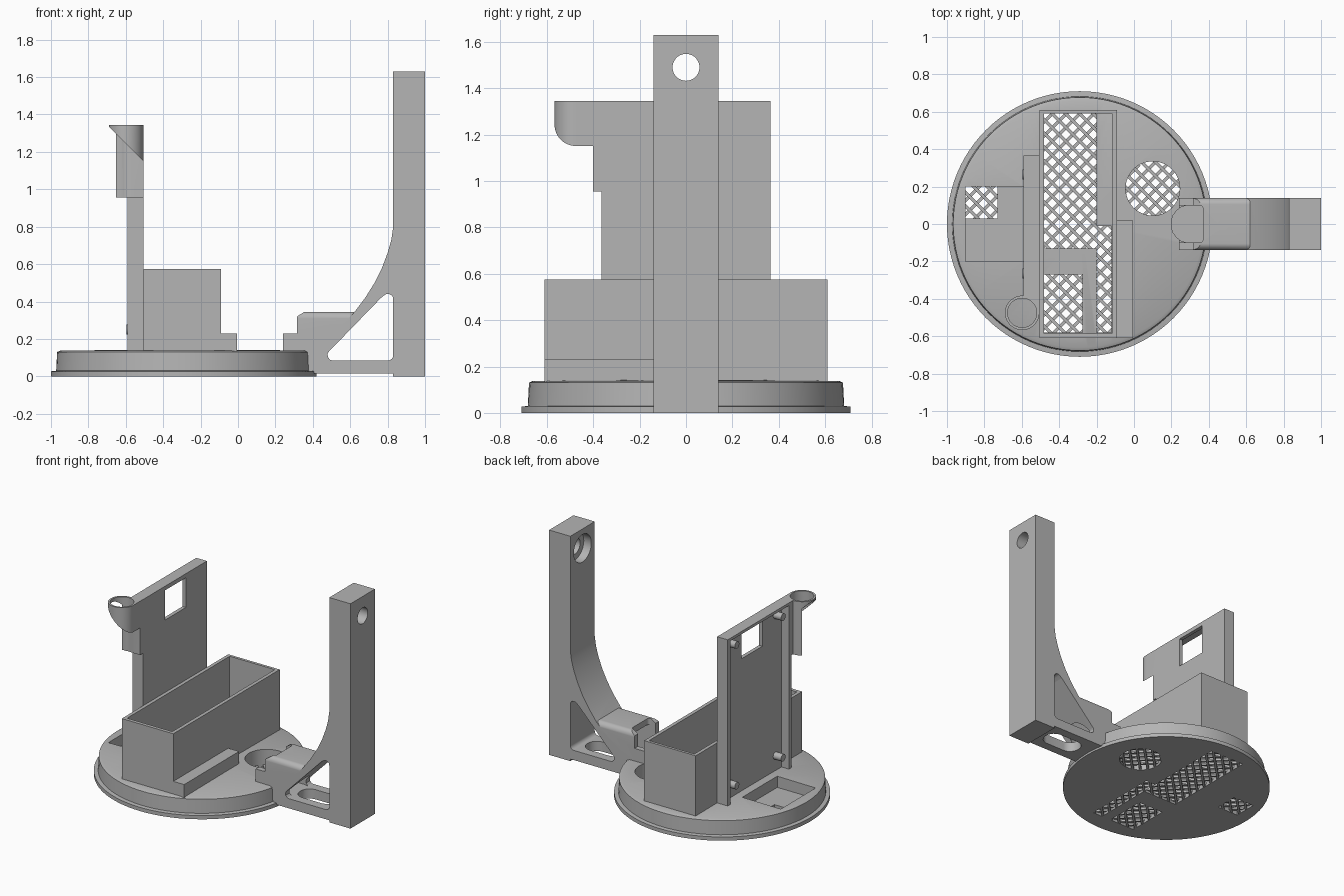
import bpy, bmesh
from math import pi, cos, sin, sqrt, radians
from mathutils import Vector, Matrix

if "Cube" in bpy.data.objects:
    bpy.data.objects.remove(bpy.data.objects["Cube"])

grey = bpy.data.materials.new("plain_grey")
grey.use_nodes = True
grey.diffuse_color = (0.46, 0.46, 0.46, 1)
grey.node_tree.nodes["Principled BSDF"].inputs["Base Color"].default_value = (0.46, 0.46, 0.46, 1)


def finish(bm, name):
    bmesh.ops.recalc_face_normals(bm, faces=bm.faces)
    mesh = bpy.data.meshes.new(name)
    bm.to_mesh(mesh)
    bm.free()
    mesh.materials.append(grey)
    ob = bpy.data.objects.new(name, mesh)
    bpy.context.collection.objects.link(ob)
    return ob


def add_box(bm, x, y, z):
    size = Matrix.Diagonal((x[1] - x[0], y[1] - y[0], z[1] - z[0], 1))
    mid = Matrix.Translation((sum(x) / 2, sum(y) / 2, sum(z) / 2))
    bmesh.ops.create_cube(bm, size=1, matrix=mid @ size)


def box(name, x, y, z):
    bm = bmesh.new()
    add_box(bm, x, y, z)
    return finish(bm, name)


def rod(name, centre, radius, length, axis="Z", seg=48):
    bm = bmesh.new()
    turn = Matrix.Rotation(pi / 2, 4, "Y") if axis == "X" else Matrix()
    bmesh.ops.create_cone(bm, cap_ends=True, segments=seg, radius1=radius, radius2=radius,
                          depth=length, matrix=Matrix.Translation(centre) @ turn)
    return finish(bm, name)


def prism(name, points, span, axis):
    """Extrude an outline along one axis; outline is (x,z) for Y, (y,z) for X, (x,y) for Z."""
    place = {"Y": lambda a, b, t: (a, t, b), "X": lambda a, b, t: (t, a, b),
             "Z": lambda a, b, t: (a, b, t)}[axis]
    bm = bmesh.new()
    face = bm.faces.new([bm.verts.new(place(a, b, span[0])) for a, b in points])
    geo = bmesh.ops.extrude_face_region(bm, geom=[face])["geom"]
    step = Vector(place(0, 0, span[1] - span[0]))
    bmesh.ops.translate(bm, vec=step, verts=[v for v in geo if isinstance(v, bmesh.types.BMVert)])
    return finish(bm, name)


def boolean(ob, tool, mode="DIFFERENCE"):
    mod = ob.modifiers.new("bool", "BOOLEAN")
    mod.operation, mod.object, mod.solver = mode, tool, "EXACT"
    bpy.context.view_layer.objects.active = ob
    bpy.ops.object.modifier_apply(modifier=mod.name)
    bpy.data.objects.remove(tool)


def rounded(points, radius, steps=6):
    """Round the corners of a closed outline."""
    out = []
    pts = [Vector(p) for p in points]
    for i, p in enumerate(pts):
        a, b = (pts[i - 1] - p).normalized(), (pts[(i + 1) % len(pts)] - p).normalized()
        half = a.angle(b) / 2
        reach = radius * cos(half) / sin(half)
        s, e = p + a * reach, p + b * reach
        c = p + (a + b).normalized() * radius / sin(half)
        for k in range(steps + 1):
            d = (s - c).lerp(e - c, k / steps).normalized()
            out.append(tuple(c + d * radius))
    return out


def rect(x, y):
    return [(x[0], y[0]), (x[1], y[0]), (x[1], y[1]), (x[0], y[1])]


# Round base with flange and slightly domed top
CX = -0.29
bm = bmesh.new()
profile = [(0, 0), (0.71, 0), (0.71, 0.027), (0.682, 0.03), (0.677, 0.13), (0.66, 0.138), (0, 0.145)]
vs = [bm.verts.new((r, 0, z)) for r, z in profile]
es = [bm.edges.new(pair) for pair in zip(vs, vs[1:])]
bmesh.ops.spin(bm, geom=vs + es, cent=(0, 0, 0), axis=(0, 0, 1), angle=2 * pi, steps=96)
bmesh.ops.remove_doubles(bm, verts=bm.verts, dist=1e-4)
bmesh.ops.translate(bm, vec=(CX, 0, 0), verts=bm.verts)
base = finish(bm, "round_base")

# Pockets through the base: shallow tray, vent openings and clip recess
vents = [((-0.48, -0.2), (-0.13, 0.59)), ((-0.2, -0.12), (-0.58, -0.01)),
         ((-0.48, -0.275), (-0.58, -0.27)), ((-0.9, -0.73), (0.03, 0.2))]
boolean(base, box("tray_cut", (-0.9, -0.592), (-0.2, 0.2), (0.06, 0.3)))
for vx, vy in vents:
    boolean(base, box("vent_cut", vx, vy, (-0.1, 0.3)))
ROUND = (0.1, 0.19, 0.145)
boolean(base, rod("round_vent_cut", (ROUND[0], ROUND[1], 0.1), ROUND[2], 0.5))
slot = rounded(rect((0.2, 0.55), (-0.1, 0.1)), 0.095)
boolean(base, prism("clip_recess_cut", slot, (0.06, 0.3), "Z"))


# Diagonal vent grille: two crossed layers of bars clipped to each opening
def clip_line(p, d, vx, vy):
    lo, hi = -9, 9
    for o, s, (a, b) in ((p.x, d.x, vx), (p.y, d.y, vy)):
        t = sorted(((a - o) / s, (b - o) / s))
        lo, hi = max(lo, t[0]), min(hi, t[1])
    return lo, hi


def clip_round(p, d):
    rel = p - Vector(ROUND[:2])
    along = rel.dot(d)
    disc = along ** 2 - rel.length_squared + ROUND[2] ** 2
    return (-along - sqrt(disc), -along + sqrt(disc)) if disc > 0 else (0, 0)


bm = bmesh.new()
for layer, ang in enumerate((45, 135)):
    d = Vector((cos(radians(ang)), sin(radians(ang))))
    n = Vector((-d.y, d.x))
    for k in range(-25, 26):
        p = Vector((CX, 0)) + n * k * 0.052
        spans = [clip_line(p, d, *v) for v in vents] + [clip_round(p, d)]
        for lo, hi in spans:
            if hi - lo < 0.005:
                continue
            c = p + d * (lo + hi) / 2
            m = Matrix.Translation((c.x, c.y, 0.009 + layer * 0.015)) @ Matrix.Rotation(radians(ang), 4, "Z")
            bmesh.ops.create_cube(bm, size=1, matrix=m @ Matrix.Diagonal((hi - lo + 0.015, 0.017, 0.015, 1)))
finish(bm, "vent_grille")

# Open battery-style box made of four walls, and the low block beside it
bm = bmesh.new()
for x, y in (((-0.505, -0.48), (-0.61, 0.61)), ((-0.118, -0.092), (-0.61, 0.61)),
             ((-0.48, -0.118), (-0.61, -0.585)), ((-0.48, -0.118), (0.59, 0.61))):
    add_box(bm, x, y, (0.13, 0.575))
finish(bm, "open_box")
box("side_block", (-0.092, -0.005), (-0.61, 0.02), (0.13, 0.23))

# Upright panel, recessed on the outer side, with a square window
panel = box("upright_panel", (-0.59, -0.505), (-0.365, 0.365), (0.1, 1.345))
boolean(panel, box("recess_cut", (-0.7, -0.532), (-0.335, 0.335), (0.13, 1.325)))
boolean(panel, box("window_cut", (-0.7, -0.4), (-0.115, 0.125), (1.1, 1.315)))
for y in (-0.265, 0.265):
    for z in (0.25, 1.27):
        rod("mounting_pin", (-0.56, y, z), 0.026, 0.07, "X", 24)

# Tube holder on the panel edge, cut at a slant below
tube = rod("tube_holder", (-0.598, -0.475, 1.15), 0.092, 0.39, seg=64)
boolean(tube, box("tube_web", (-0.59, -0.506), (-0.475, -0.364), (0.955, 1.345)), "UNION")
boolean(tube, rod("bore_cut", (-0.598, -0.475, 1.2), 0.078, 1, seg=64))
boolean(tube, prism("slant_cut", [(-0.7, 1.345), (-0.3, 0.945), (-0.3, 0.8), (-0.7, 0.8)], (-0.8, -0.4), "Y"))

# Tall arm: column, curved brace and foot as one side profile
W = 0.14
curve = [(0.83, 0.8), (0.82, 0.73), (0.8, 0.66), (0.77, 0.58), (0.73, 0.5), (0.68, 0.42),
         (0.62, 0.34), (0.55, 0.27), (0.46, 0.2), (0.37, 0.145)]
arm = prism("tall_arm", [(1, 0), (1, 1.63), (0.83, 1.63)] + curve + [(0.37, 0.015), (0.83, 0.015), (0.83, 0)],
            (-W, W), "Y")

# Clip with softened top, fused onto the brace
clip = prism("clip", [(0.24, 0.1), (0.24, 0.23), (0.315, 0.23), (0.315, 0.32), (0.355, 0.345),
                      (0.62, 0.345), (0.62, 0.32), (0.45, 0.1)], (-W, W), "Y")
soft = rounded(rect((-W, W), (-0.2, 0.345)), 0.035)
boolean(clip, prism("soft_edges", soft, (0.1, 0.7), "X"), "INTERSECT")
boolean(arm, clip, "UNION")
boolean(arm, prism("clip_slot_cut", slot, (0.085, 0.3), "Z"))
boolean(arm, prism("clip_notch_cut", rounded(rect((0.1, 0.37), (-0.1, 0.1)), 0.02), (0.2, 0.5), "Z"))

# Openings in the arm: triangular window, oval in the foot, bolt hole with counterbore
window = rounded([(0.44, 0.085), (0.83, 0.085), (0.83, 0.47), (0.765, 0.42)], 0.028)
boolean(arm, prism("brace_window_cut", window, (-0.3, 0.3), "Y"))
boolean(arm, prism("foot_oval_cut", rounded(rect((0.5, 0.79), (-0.075, 0.075)), 0.07), (-0.1, 0.1), "Z"))
boolean(arm, rod("bolt_cut", (0.9, 0, 1.49), 0.058, 0.5, "X"))
boolean(arm, rod("counterbore_cut", (0.83, 0, 1.49), 0.1, 0.12, "X"))

# Smooth the round surfaces, keep edges sharp
bpy.ops.object.select_all(action="DESELECT")
for ob in bpy.context.collection.objects:
    if ob.type == "MESH":
        ob.select_set(True)
        bpy.context.view_layer.objects.active = ob
bpy.ops.object.shade_smooth_by_angle(angle=radians(25))
